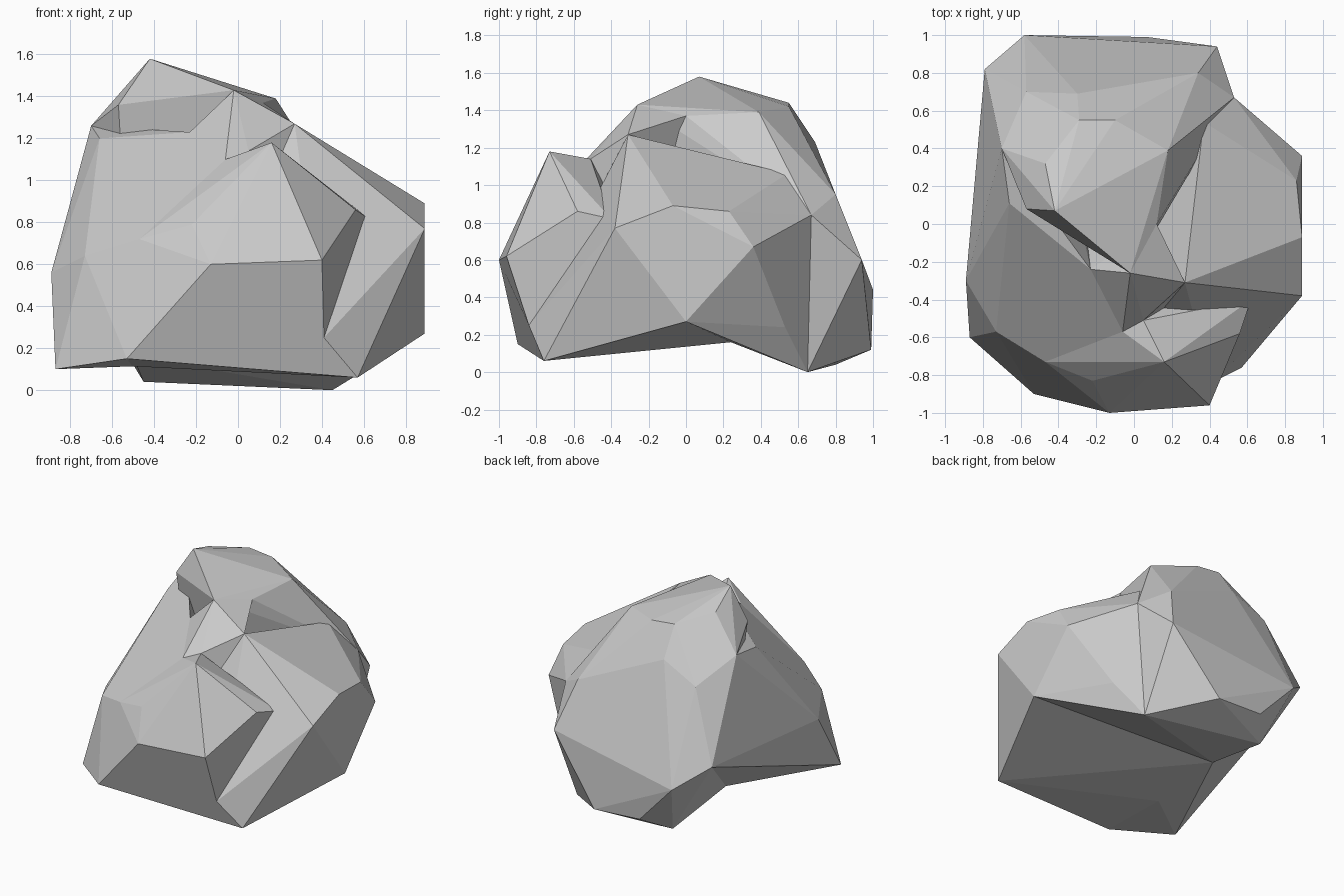
import bpy, bmesh, math

if "Cube" in bpy.data.objects:
    bpy.data.objects.remove(bpy.data.objects["Cube"])

# Corners that neighbouring chunks of the boulder share
toe_right = (.57, -.76, .06)
toe_left = (-.53, -.9, .15)
undercut = (.41, -.84, .25)
heel_left = (-.87, -.6, .1)
arch = (-.5, .24, .16)
heel_back = (-.45, .8, .04)
heel_right = (.45, .65, 0)
end_low = (.89, 0, .27)
brow = (-.02, -.26, 1.43)
knob = (.27, -.31, 1.27)
ledge = (.05, -.51, 1.14)
step = (-.23, -.24, 1.23)
gap = (.62, -.4, .82)
flank = (-.47, -.73, .72)
nape = (-.06, -.57, 1.1)
crest_left = (-.7, .4, 1.26)
rear_left = (-.79, .82, .6)
rear_right = [(.37, .54, 1.06), (.53, .67, .84)]


def chunk(name, points):
    """Convex chunk of rock wrapped round its corner points."""
    bm = bmesh.new()
    for p in points:
        bm.verts.new(p)
    hull = bmesh.ops.convex_hull(bm, input=bm.verts)
    loose = list({v for v in hull["geom_interior"] if isinstance(v, bmesh.types.BMVert)})
    bmesh.ops.delete(bm, geom=loose, context='VERTS')
    bmesh.ops.recalc_face_normals(bm, faces=bm.faces)
    mesh = bpy.data.meshes.new(name)
    bm.to_mesh(mesh)
    bm.free()
    obj = bpy.data.objects.new(name, mesh)
    bpy.context.collection.objects.link(obj)
    return obj


# Summit, plateau and back face
boulder = chunk("boulder", [brow, crest_left, arch, heel_back, heel_right, rear_left] + rear_right + [
    (-.42, .07, 1.58), (-.57, .08, 1.36), (-.33, .09, 1.53), (-.47, .32, 1.49),
    (-.29, .55, 1.44), (-.1, .55, 1.42), (.18, .39, 1.39), (.12, 0, 1.37),
    (-.57, .7, 1.1), (-.3, .69, 1.23), (.34, .8, .95), (.44, .94, .6),
    (.07, .99, .12), (-.3, .98, .14), (-.58, 1, .44)])

# Right-hand slope and its upright end face
right_slope = chunk("right_slope", [toe_right, toe_left, undercut, arch, heel_back,
                                    heel_right, end_low, knob, gap] + rear_right + [
    (.89, -.38, .77), (.89, -.07, .89), (.86, .23, .86), (.89, .36, .67),
    (.42, .11, 1.04), (.33, .24, 1.14), (.63, .53, .24)])

# Jutting block at the front
front_block = chunk("front_block", [toe_left, undercut, arch, ledge, gap, flank, nape] + [
    (-.32, -.91, .36), (-.13, -1, .6), (.4, -.96, .62), (.56, -.58, .86),
    (.25, -.63, 1.08), (.16, -.73, 1.18), (-.22, -.83, .79), (.2, -.43, .98)])

# Left shoulder sloping down below the peak
left_shoulder = chunk("left_shoulder", [toe_left, heel_left, arch, heel_back, crest_left,
                                        flank, rear_left, step, nape] + [
    (-.73, -.57, .64), (-.89, -.3, .56), (-.66, .11, 1.2), (-.48, -.08, 1.18)])

# Spur joining the summit to the front block
spur = chunk("spur", [brow, knob, ledge, step, nape, arch, (.12, 0, 1.37), (.2, -.43, .9)])

# Hollows under the base
hollows = [chunk("hollow_right", [toe_right, end_low, heel_right, arch]),
           chunk("hollow_middle", [toe_right, heel_right, heel_back, heel_left, arch]),
           chunk("hollow_left", [heel_left, arch, rear_left, heel_back])]

# Fuse the chunks into one stone, then carve the underside
chunks = [right_slope, front_block, left_shoulder, spur]
for part in chunks + hollows:
    mod = boulder.modifiers.new(part.name, 'BOOLEAN')
    mod.operation = 'DIFFERENCE' if part in hollows else 'UNION'
    mod.solver = 'EXACT'
    mod.object = part
graph = bpy.context.evaluated_depsgraph_get()
stone = bpy.data.meshes.new_from_object(boulder.evaluated_get(graph))
boulder.modifiers.clear()
boulder.data = stone
for part in chunks + hollows:
    bpy.data.objects.remove(part)

# Merge nearly level triangles into broad chiselled facets
bm = bmesh.new()
bm.from_mesh(stone)
bmesh.ops.remove_doubles(bm, verts=bm.verts, dist=.005)
bmesh.ops.dissolve_limit(bm, angle_limit=math.radians(4), verts=bm.verts, edges=bm.edges)
bm.to_mesh(stone)
bm.free()
